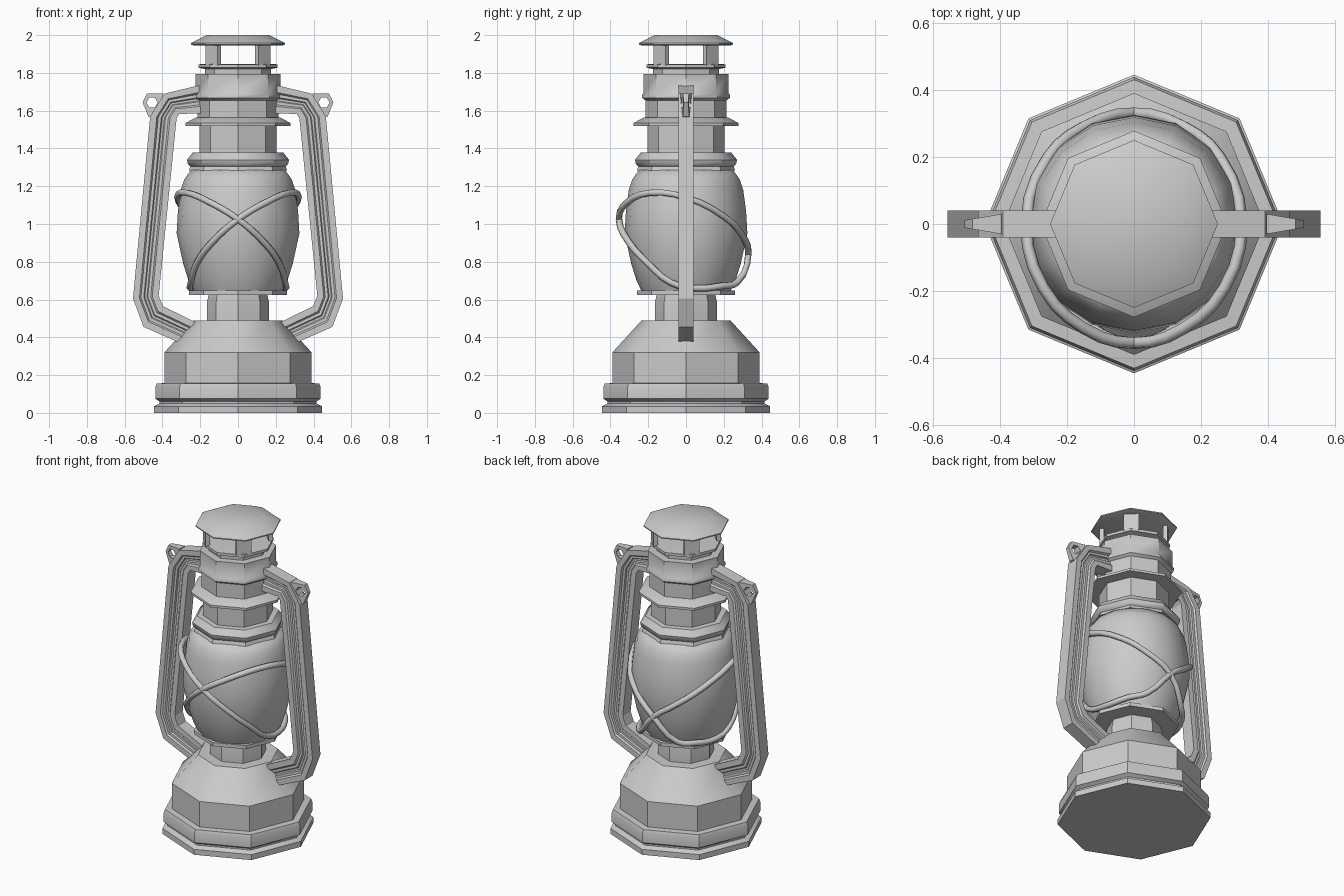
import bpy, bmesh, math
from mathutils import Vector

if "Cube" in bpy.data.objects:
    bpy.data.objects.remove(bpy.data.objects["Cube"])


def finish(bm, name, angle=40):
    bmesh.ops.recalc_face_normals(bm, faces=bm.faces)
    me = bpy.data.meshes.new(name)
    bm.to_mesh(me)
    bm.free()
    ob = bpy.data.objects.new(name, me)
    bpy.context.collection.objects.link(ob)
    bpy.ops.object.select_all(action='DESELECT')
    ob.select_set(True)
    bpy.context.view_layer.objects.active = ob
    bpy.ops.object.shade_smooth_by_angle(angle=math.radians(angle))
    return ob


def skin(bm, rings, closed=False):
    """Bridge equal rings of points; cap the ends unless closed."""
    vs = [[bm.verts.new(p) for p in r] for r in rings]
    n = len(vs[0])
    for a, b in zip(vs, vs[1:] + vs[:1] if closed else vs[1:]):
        for i in range(n):
            j = (i + 1) % n
            bm.faces.new((a[i], a[j], b[j], b[i]))
    if not closed:
        bm.faces.new(vs[0])
        bm.faces.new(vs[-1])


def lathe(name, profile, sides=8, angle=40):
    bm = bmesh.new()
    step = 2 * math.pi / sides
    skin(bm, [[(r * math.cos(i * step), r * math.sin(i * step), z)
               for i in range(sides)] for r, z in profile])
    return finish(bm, name, angle)


def mirror_x(ob):
    m = ob.modifiers.new("mirror", 'MIRROR')
    m.use_axis[0] = True


# Turned metal body, bottom to top
lathe("fuel_tank", [(.445, 0), (.445, .035), (.415, .05), (.415, .06), (.438, .075),
                    (.438, .135), (.43, .155), (.39, .158), (.39, .32), (.235, .49)])
lathe("burner_neck", [(.165, .48), (.165, .58), (.155, .63)])
lathe("burner_plate", [(.26, .625), (.26, .648)])
lathe("globe_collar", [(.235, 1.28), (.26, 1.283), (.252, 1.305), (.265, 1.315),
                       (.27, 1.34), (.24, 1.378), (.2, 1.38)])
lathe("lower_chimney", [(.205, 1.37), (.205, 1.53)])
lathe("chimney_flange", [(.245, 1.518), (.278, 1.52), (.278, 1.535), (.22, 1.565)])
lathe("upper_chimney", [(.215, 1.55), (.215, 1.655), (.222, 1.66), (.232, 1.668),
                        (.232, 1.685), (.224, 1.695), (.224, 1.795)])
lathe("vent_base", [(.175, 1.79), (.175, 1.82), (.21, 1.828), (.21, 1.845), (.175, 1.848)])
lathe("top_cap", [(.235, 1.945), (.25, 1.95), (.25, 1.957), (.165, 2.0)])

# Glass globe
lathe("glass_globe", [(.235, .645), (.262, .70), (.29, .79), (.325, .95), (.318, 1.07),
                      (.303, 1.18), (.285, 1.235), (.25, 1.285)], 16, 60)

# Posts holding up the cap
for k in range(4):
    a = math.radians(45 + 90 * k)
    rad, tan = Vector((math.cos(a), math.sin(a), 0)), Vector((-math.sin(a), math.cos(a), 0))
    bm = bmesh.new()
    skin(bm, [[rad * r + tan * t + Vector((0, 0, z)) for r, t in
               ((.198, -.045), (.198, .045), (.172, .045), (.172, -.045))]
              for z in (1.84, 1.955)])
    finish(bm, f"cap_post_{k + 1}")

# Side frames: grooved section swept between an outer and an inner outline
outer = [(.19, 1.738), (.39, 1.69), (.465, 1.57), (.556, .605), (.50, .455), (.295, .365)]
inner = [(.19, 1.585), (.31, 1.583), (.325, 1.56), (.42, .62), (.398, .565), (.22, .478)]
half = [(0, .04), (.25, .04), (.31, .03), (.42, .03), (.46, .022),
        (.54, .022), (.58, .03), (.69, .03), (.75, .04), (1, .04)]
section = half + [(t, -y) for t, y in reversed(half)]
bm = bmesh.new()
skin(bm, [[(o[0] + (i[0] - o[0]) * t, y, o[1] + (i[1] - o[1]) * t) for t, y in section]
          for o, i in zip(outer, inner)])
mirror_x(finish(bm, "side_frame", 25))

# Ears for the carrying handle, each with a hexagonal hole
rim = [(.505, 1.643), (.482, 1.69), (.395, 1.692), (.40, 1.65), (.445, 1.56), (.475, 1.57)]
hole = [(.455 + .03 * math.cos(k * math.pi / 3), 1.643 + .03 * math.sin(k * math.pi / 3))
        for k in range(6)]


def thick(x):
    return .03 - (x - .395) * .17


bm = bmesh.new()
skin(bm, [[(x, s * thick(x), z) for x, z in loop]
          for loop, s in ((rim, 1), (rim, -1), (hole, -1), (hole, 1))], closed=True)
mirror_x(finish(bm, "handle_ear"))

# Two tilted guard wires crossing at front and back
wire = [(0, -.355, 1.025), (.14, -.30, .90), (.22, -.20, .79), (.25, -.08, .69),
        (.25, .05, .66), (.20, .19, .672), (.13, .27, .69), (0, .33, .84),
        (-.15, .29, .95), (-.255, .20, 1.04), (-.32, 0, 1.14), (-.27, -.19, 1.165),
        (-.15, -.31, 1.115)]
for side, name in ((1, "guard_wire_a"), (-1, "guard_wire_b")):
    cu = bpy.data.curves.new(name, 'CURVE')
    cu.dimensions = '3D'
    cu.bevel_depth = .018
    cu.bevel_resolution = 1
    cu.resolution_u = 3
    sp = cu.splines.new('BEZIER')
    sp.bezier_points.add(len(wire) - 1)
    for p, (x, y, z) in zip(sp.bezier_points, wire):
        p.co = (x * side, y, z)
        p.handle_left_type = p.handle_right_type = 'AUTO'
    sp.use_cyclic_u = True
    bpy.context.collection.objects.link(bpy.data.objects.new(name, cu))
